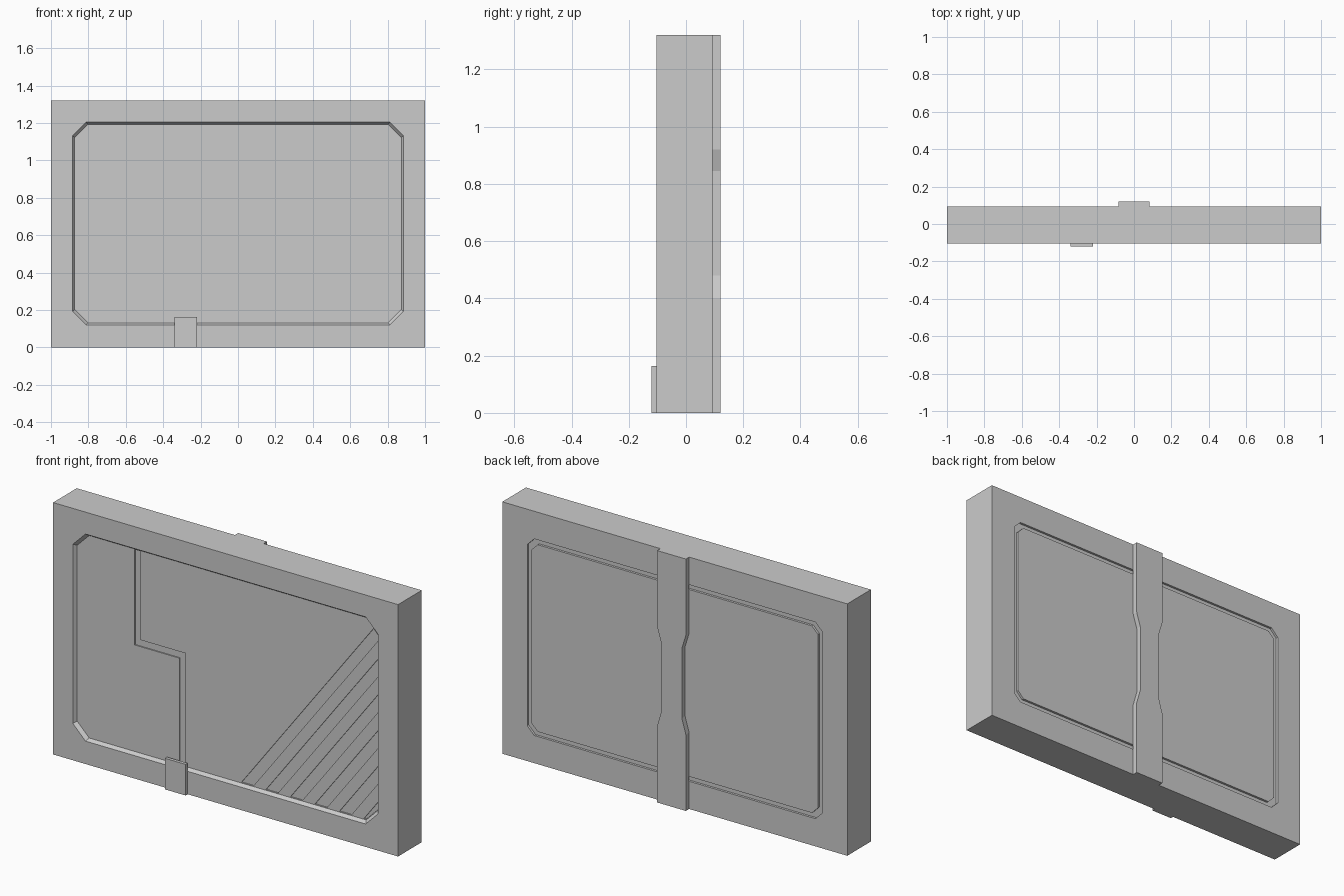
import bpy
import bmesh
from mathutils import Vector

if "Cube" in bpy.data.objects:
    bpy.data.objects.remove(bpy.data.objects["Cube"])

FRONT, BACK, TOP = -0.103, 0.093, 1.32
FLOOR = FRONT + 0.018

grey = bpy.data.materials.new("plain grey")
grey.use_nodes = True
grey.diffuse_color = (0.6, 0.6, 0.6, 1)
grey.node_tree.nodes["Principled BSDF"].inputs["Base Color"].default_value = grey.diffuse_color


def octagon(half, z0, z1, c):
    """Rectangle in x and z with chamfered corners."""
    return [(-half + c, z0), (half - c, z0), (half, z0 + c), (half, z1 - c),
            (half - c, z1), (-half + c, z1), (-half, z1 - c), (-half, z0 + c)]


def rect(x0, x1, z0, z1):
    return [(x0, z0), (x1, z0), (x1, z1), (x0, z1)]


def prism(name, near, y0, y1, far=None, clips=()):
    """Solid between two outlines at y0 and y1, optionally trimmed by planes."""
    bm = bmesh.new()
    a = [bm.verts.new((x, y0, z)) for x, z in near]
    b = [bm.verts.new((x, y1, z)) for x, z in far or near]
    bm.faces.new(a)
    bm.faces.new(b[::-1])
    for i in range(len(a)):
        j = (i + 1) % len(a)
        bm.faces.new((a[j], a[i], b[i], b[j]))
    for point, normal in clips:
        geom = bm.verts[:] + bm.edges[:] + bm.faces[:]
        bmesh.ops.bisect_plane(bm, geom=geom, plane_co=point, plane_no=normal, clear_outer=True)
        bmesh.ops.holes_fill(bm, edges=[e for e in bm.edges if e.is_boundary])
    bmesh.ops.recalc_face_normals(bm, faces=bm.faces[:])
    mesh = bpy.data.meshes.new(name)
    bm.to_mesh(mesh)
    bm.free()
    mesh.materials.append(grey)
    obj = bpy.data.objects.new(name, mesh)
    bpy.context.collection.objects.link(obj)
    return obj


def carve(target, cutter):
    mod = target.modifiers.new("carve", "BOOLEAN")
    mod.object = cutter
    mod.solver = "EXACT"
    bpy.context.view_layer.objects.active = target
    bpy.ops.object.modifier_apply(modifier=mod.name)
    bpy.data.objects.remove(cutter)


# Main slab
slab = prism("slab", rect(-1, 1, 0, TOP), FRONT, BACK)

# Front recess with sloping sides; the outline is extended past the face
outer = octagon(0.895, 0.11, 1.215, 0.075)
inner = octagon(0.873, 0.132, 1.193, 0.07)
carve(slab, prism("recess_cutter", outer, FRONT - 0.015, FLOOR, inner))

# Stepped channel leading down to the tab
channel = [(-0.54, 1.19), (-0.54, 0.69), (-0.28, 0.69), (-0.28, 0.135),
           (-0.245, 0.135), (-0.245, 0.725), (-0.505, 0.725), (-0.505, 1.19)]
carve(slab, prism("channel_cutter", channel, FLOOR - 0.005, FLOOR + 0.006))

# Diagonal grooves across the lower corner of the recess
across = Vector((1.32, 0, -1))
groove_area = octagon(0.87, 0.135, 1.19, 0.07)
for i in range(6):
    x = 0.075 + 0.142 * i
    trims = [(Vector((x, 0, 0.13)), -across), (Vector((x + 0.07, 0, 0.13)), across)]
    carve(slab, prism("groove_cutter", groove_area, FLOOR - 0.005, FLOOR + 0.006, clips=trims))

# Back groove ring: a pocket with a flush panel set into it
carve(slab, prism("pocket_cutter", octagon(0.855, 0.145, 1.175, 0.04), BACK - 0.012, BACK + 0.02))
prism("back_panel", octagon(0.83, 0.17, 1.15, 0.035), BACK - 0.012, BACK)

# Waisted strap down the back
right_side = [(0.083, 0), (0.083, 0.4), (0.06, 0.48), (0.06, 0.845), (0.083, 0.92), (0.083, TOP)]
strap = right_side + [(-x, z) for x, z in reversed(right_side)]
prism("back_strap", strap, BACK, 0.12)

# Small tab on the lower front edge
prism("front_tab", rect(-0.34, -0.22, 0, 0.163), -0.12, FRONT)
